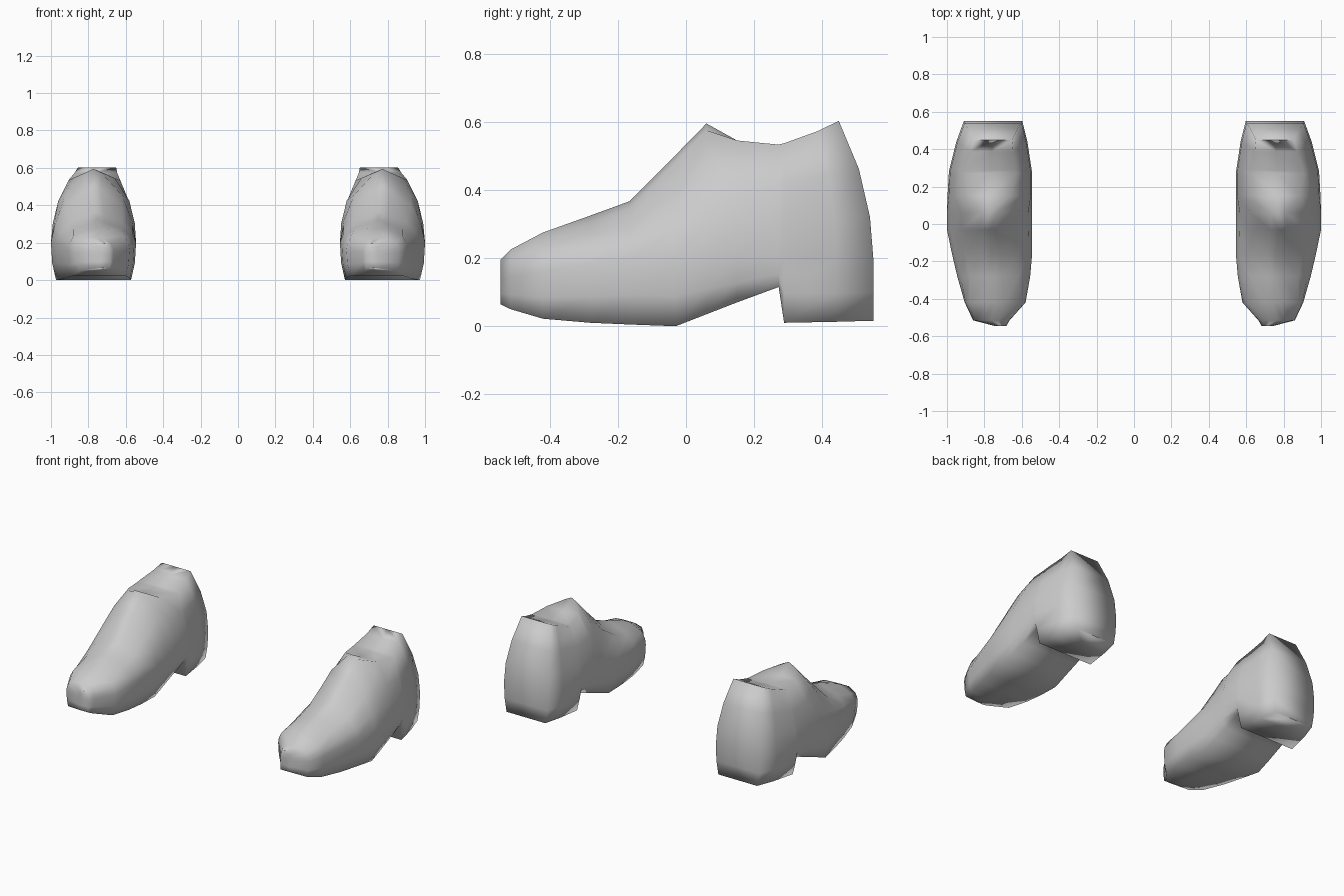
import bpy, bmesh

if "Cube" in bpy.data.objects:
    bpy.data.objects.remove(bpy.data.objects["Cube"])

# Single leather colour
grey = bpy.data.materials.new("soft_grey")
grey.use_nodes = True
colour = (0.6, 0.6, 0.6, 1)
grey.diffuse_color = colour
grey.node_tree.nodes["Principled BSDF"].inputs["Base Color"].default_value = colour

# Flank shapes: (width factor, height factor) above the widest line
VAMP = [(.91, .3), (.66, .65)]
COLLAR = [(.97, .3), (.84, .65)]

# Stations from toe to heel:
# y, inner x, outer x, bottom z, top z, crest width factor, backward lean, flank
STATIONS = [
    (-.545, .682, .745, .065, .195, .5, 0, COLLAR),
    (-.515, .665, .86, .05, .225, .4, 0, COLLAR),
    (-.42, .58, .905, .022, .275, .3, 0, COLLAR),
    (-.28, .555, .945, .01, .325, .22, 0, VAMP),
    (-.165, .545, .972, .005, .367, .2, 0, VAMP),
    (-.03, .545, 1.0, .0, .503, .18, 0, VAMP),
    (.06, .545, 1.0, .035, .595, .18, 0, VAMP),
    (.15, .545, .997, .07, .545, .5, 0, COLLAR),
    (.272, .545, .99, .115, .533, .62, 0, COLLAR),
    (.288, .547, .988, .01, .537, .62, 0, COLLAR),
    (.44, .57, .95, .013, .573, .6, .06, COLLAR),
    (.55, .597, .91, .016, .603, .65, .1, COLLAR),
]


def section(y, x_in, x_out, bottom, top, crest, lean, flank):
    """Closed ring of points around the shoe at one station."""
    centre, half = (x_in + x_out) / 2, (x_out - x_in) / 2
    middle = min(.2, bottom + (top - bottom) * .55)
    outline = [(.88, bottom), (.97, bottom + (middle - bottom) * .45), (1, middle)]
    outline += [(f, middle + (top - middle) * h) for f, h in flank]
    outline.append((crest, top - (.02 if crest < .3 else 0)))
    ring = [(0, bottom)] + outline + [(0, top)]
    ring += [(-f, z) for f, z in reversed(outline)]
    return [(centre + f * half,
             y - lean * max(0, (z - .17) / .43) ** 2.2, z) for f, z in ring]


def make_shoe(name, side):
    bm = bmesh.new()
    rings = [[bm.verts.new((side * x, y, z)) for x, y, z in section(*s)]
             for s in STATIONS]
    count = len(rings[0])
    # Upper, sole and heel skin
    for a, b in zip(rings, rings[1:]):
        for i in range(count):
            j = (i + 1) % count
            bm.faces.new((a[i], a[j], b[j], b[i]))
    # Toe and heel ends, closed in strips between the two flanks
    for ring in (rings[0], rings[-1]):
        for i in range(count // 2):
            quad = [ring[i], ring[i + 1], ring[-i - 1], ring[-i % count]]
            bm.faces.new(list(dict.fromkeys(quad)))
    bmesh.ops.recalc_face_normals(bm, faces=bm.faces)
    for face in bm.faces:
        face.smooth = True
    mesh = bpy.data.meshes.new(name)
    bm.to_mesh(mesh)
    bm.free()
    mesh.materials.append(grey)
    shoe = bpy.data.objects.new(name, mesh)
    bpy.context.collection.objects.link(shoe)


make_shoe("left_shoe", 1)
make_shoe("right_shoe", -1)
